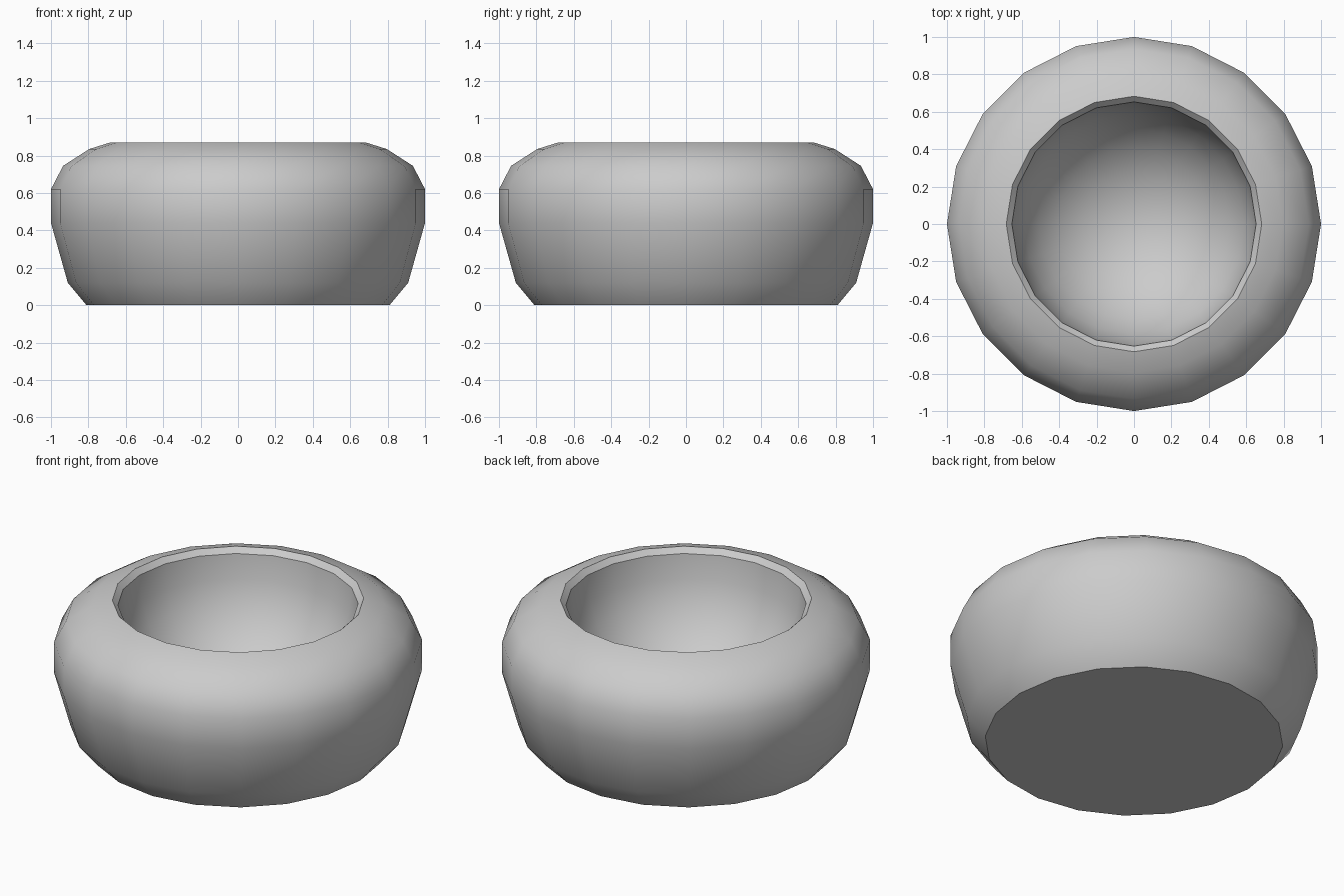
import bpy, bmesh
from math import sin, cos, pi, radians

if "Cube" in bpy.data.objects:
    bpy.data.objects.remove(bpy.data.objects["Cube"])

SIDES = 20

# Outer wall from base to rim, then the bevelled lip
profile = [(0.81, 0), (0.91, 0.12), (1.0, 0.44), (1.0, 0.62), (0.935, 0.745),
           (0.795, 0.835), (0.683, 0.87), (0.653, 0.84)]
# Rounded hollow inside
STEPS = 7
profile += [(0.653 * cos(i * pi / 2 / STEPS), 0.84 - 0.65 * sin(i * pi / 2 / STEPS))
            for i in range(1, STEPS)]

# Lathe the profile
bm = bmesh.new()
rings = [[bm.verts.new((r * cos(2 * pi * k / SIDES), r * sin(2 * pi * k / SIDES), z))
          for k in range(SIDES)] for r, z in profile]
for a, b in zip(rings, rings[1:]):
    for k in range(SIDES):
        n = (k + 1) % SIDES
        bm.faces.new((a[k], a[n], b[n], b[k]))

# Flat underside and bottom of the hollow
bm.faces.new(rings[0][::-1])
centre = bm.verts.new((0, 0, 0.19))
for k in range(SIDES):
    bm.faces.new((rings[-1][k], rings[-1][(k + 1) % SIDES], centre))
bmesh.ops.recalc_face_normals(bm, faces=bm.faces[:])

mesh = bpy.data.meshes.new("bowl")
bm.to_mesh(mesh)
bm.free()
bowl = bpy.data.objects.new("bowl", mesh)
bpy.context.collection.objects.link(bowl)
bpy.context.view_layer.objects.active = bowl
bowl.select_set(True)
bpy.ops.object.shade_smooth_by_angle(angle=radians(35))
